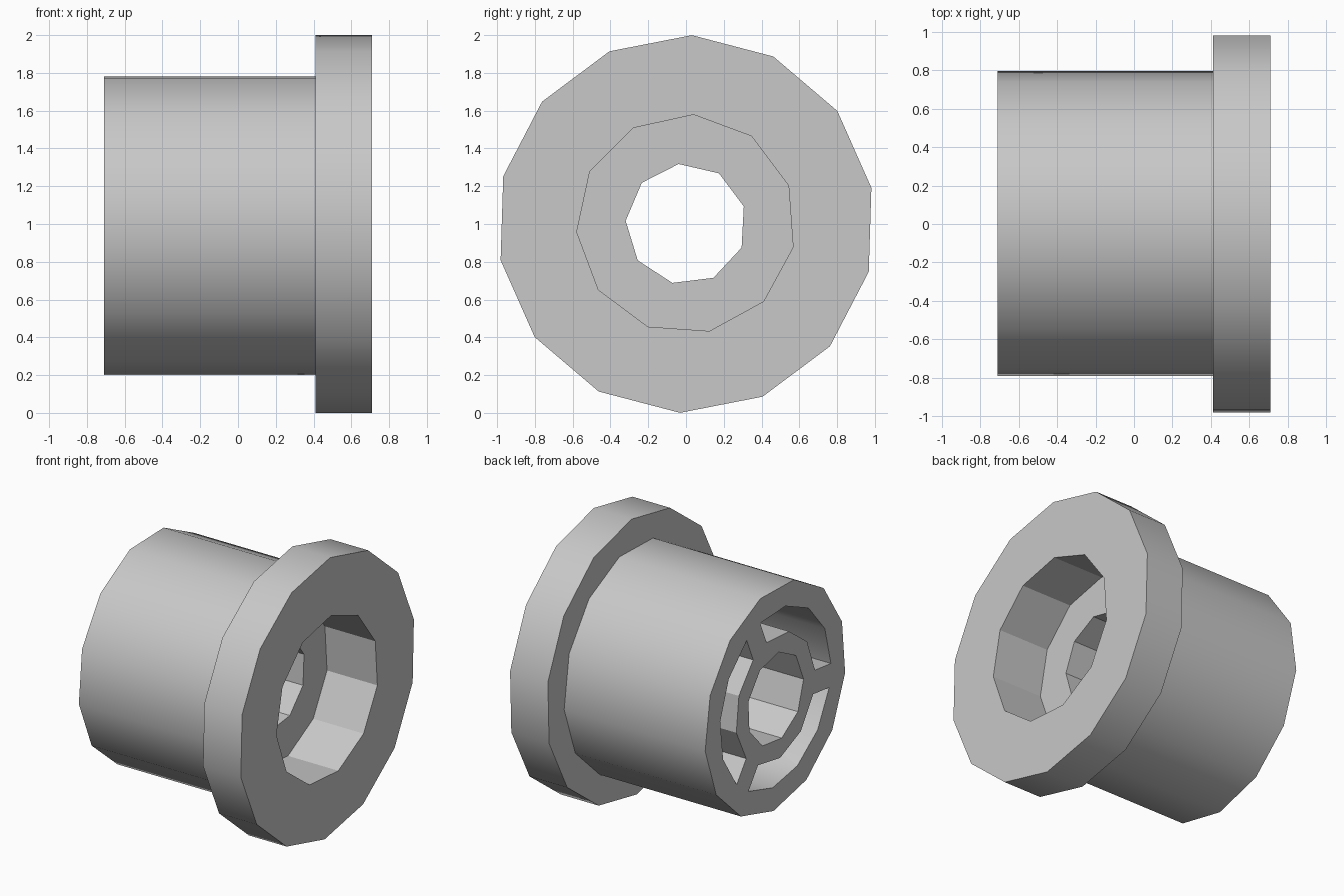
import bpy, bmesh
from math import sin, cos, asin, radians, degrees

cube = bpy.data.objects.get("Cube")
if cube:
    bpy.data.objects.remove(cube, do_unlink=True)

grey = bpy.data.materials.new("plain grey")
grey.use_nodes = True
colour = (0.58, 0.58, 0.58, 1)
grey.diffuse_color = colour
grey.node_tree.nodes["Principled BSDF"].inputs["Base Color"].default_value = colour


def polar(radius, angle):
    a = radians(angle)
    return radius * cos(a), 1 + radius * sin(a)


def ring(radius, sides, phase):
    return [polar(radius, phase + 360 * i / sides) for i in range(sides)]


def prism(name, profile, x0, x1):
    """Extrude a (y, z) profile along x."""
    bm = bmesh.new()
    face = bm.faces.new([bm.verts.new((x0, y, z)) for y, z in profile])
    out = bmesh.ops.extrude_face_region(bm, geom=[face])
    moved = [v for v in out["geom"] if isinstance(v, bmesh.types.BMVert)]
    bmesh.ops.translate(bm, verts=moved, vec=(x1 - x0, 0, 0))
    bmesh.ops.recalc_face_normals(bm, faces=bm.faces)
    mesh = bpy.data.meshes.new(name)
    bm.to_mesh(mesh)
    bm.free()
    mesh.materials.append(grey)
    obj = bpy.data.objects.new(name, mesh)
    bpy.context.collection.objects.link(obj)
    return obj


def combine(target, other, operation):
    mod = target.modifiers.new("combine", "BOOLEAN")
    mod.operation, mod.object, mod.solver = operation, other, "EXACT"
    bpy.context.view_layer.objects.active = target
    bpy.ops.object.modifier_apply(modifier=mod.name)
    bpy.data.objects.remove(other, do_unlink=True)


def pocket_profile(rib_angle, outer, inner, half_rib):
    """Ring sector between two ribs of constant width."""
    def arc(radius, steps):
        inset = degrees(asin(half_rib / radius))
        start, span = rib_angle + inset, 120 - 2 * inset
        return [polar(radius, start + span * i / steps) for i in range(steps + 1)]
    return arc(outer, 4) + arc(inner, 3)[::-1]


# Outer barrel and end flange
bushing = prism("flanged_bushing", ring(0.80, 13, 77.7), -0.71, 0.5)
combine(bushing, prism("flange", ring(1.0, 14, 88.2), 0.41, 0.71), "UNION")

# Wide counterbore in the flange, narrow hole right through
combine(bushing, prism("counterbore", ring(0.58, 11, 86), 0.31, 0.9), "DIFFERENCE")
combine(bushing, prism("through_hole", ring(0.32, 9, 97), -0.9, 0.5), "DIFFERENCE")

# Three deep pockets, leaving a hub and three ribs
for i in range(3):
    sector = pocket_profile(66.6 + 120 * i, 0.63, 0.45, 0.083)
    combine(bushing, prism("pocket", sector, -0.9, 0.11), "DIFFERENCE")

# Smooth the shallow facets, keep edges sharp
bpy.ops.object.select_all(action="DESELECT")
bushing.select_set(True)
bpy.context.view_layer.objects.active = bushing
bpy.ops.object.shade_smooth_by_angle(angle=radians(30))
